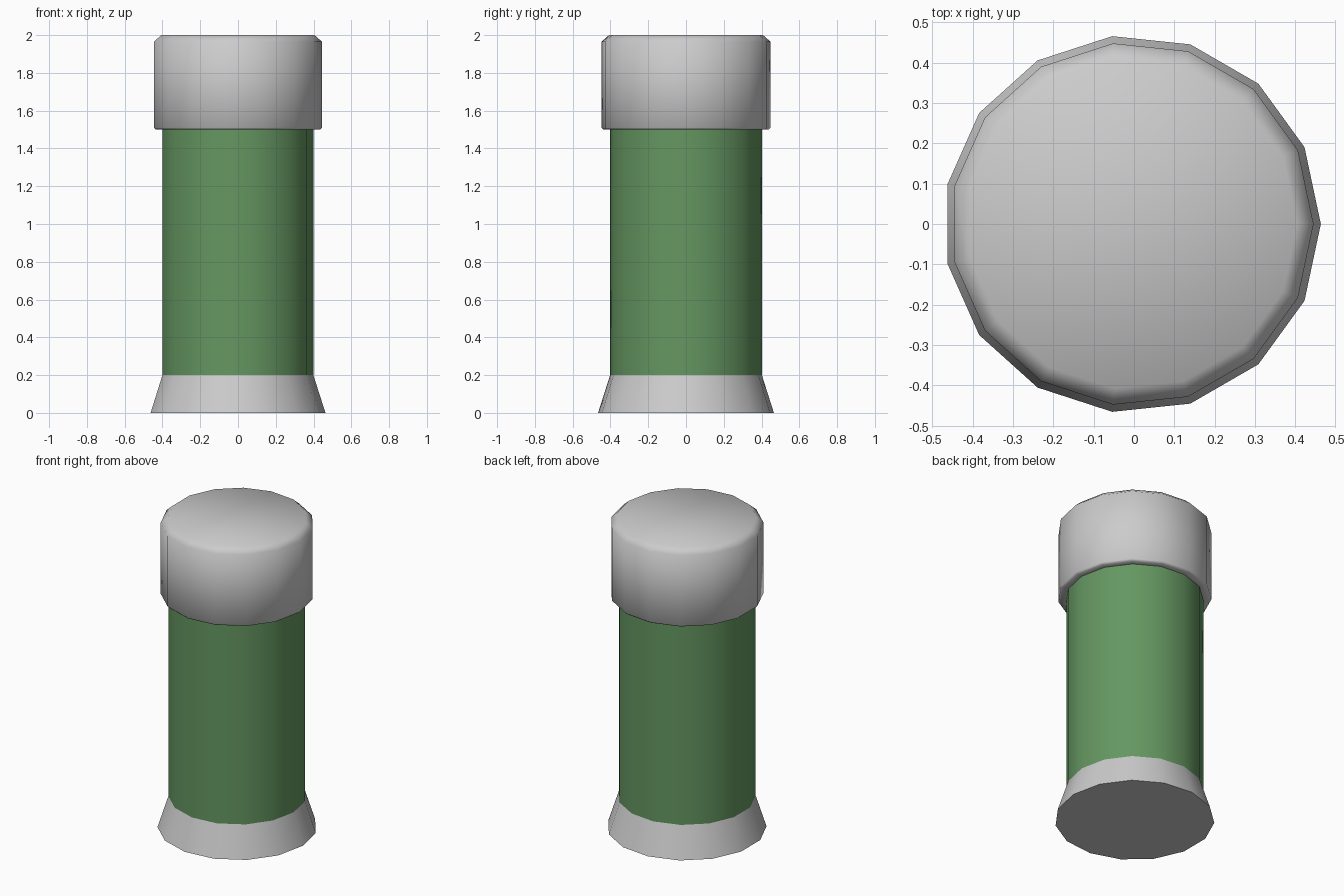
import bpy, bmesh, math

if "Cube" in bpy.data.objects:
    bpy.data.objects.remove(bpy.data.objects["Cube"])

SIDES = 15          # one corner points along +x
SHIFT = -0.005      # odd-sided rings need a nudge to centre their extents


def lathe(name, profile, color=None, cap_start=False, cap_end=False):
    """Spin (radius, z) points, listed bottom to top, into a low-poly part."""
    bm = bmesh.new()
    rings = []
    for r, z in profile:
        ring = []
        for i in range(SIDES):
            a = 2 * math.pi * i / SIDES
            ring.append(bm.verts.new((r * math.cos(a) + SHIFT, r * math.sin(a), z)))
        rings.append(ring)
    for lo, hi in zip(rings, rings[1:]):
        for i in range(SIDES):
            j = (i + 1) % SIDES
            bm.faces.new((lo[i], lo[j], hi[j], hi[i]))
    if cap_start:
        bm.faces.new(rings[0][::-1])
    if cap_end:
        bm.faces.new(rings[-1])
    mesh = bpy.data.meshes.new(name)
    bm.to_mesh(mesh)
    bm.free()
    obj = bpy.data.objects.new(name, mesh)
    bpy.context.collection.objects.link(obj)
    if color:
        mat = bpy.data.materials.new(name + "_paint")
        mat.diffuse_color = color
        mat.use_nodes = True
        mat.node_tree.nodes["Principled BSDF"].inputs["Base Color"].default_value = mat.diffuse_color
        mesh.materials.append(mat)
    # smooth sides, sharp rims
    bpy.ops.object.select_all(action='DESELECT')
    obj.select_set(True)
    bpy.context.view_layer.objects.active = obj
    bpy.ops.object.shade_smooth_by_angle(angle=math.radians(60))
    return obj


# flared foot
lathe("base", [(0.468, 0), (0.404, 0.2)], cap_start=True)

# green tube
lathe("body", [(0.404, 0.2), (0.404, 1.5)], color=(0.13, 0.31, 0.12, 1))

# wider lid with chamfered top rim and a small lower bevel
lathe("lid", [(0.404, 1.5), (0.44, 1.5), (0.45, 1.51), (0.45, 1.965), (0.41, 2.0)],
      cap_end=True)
